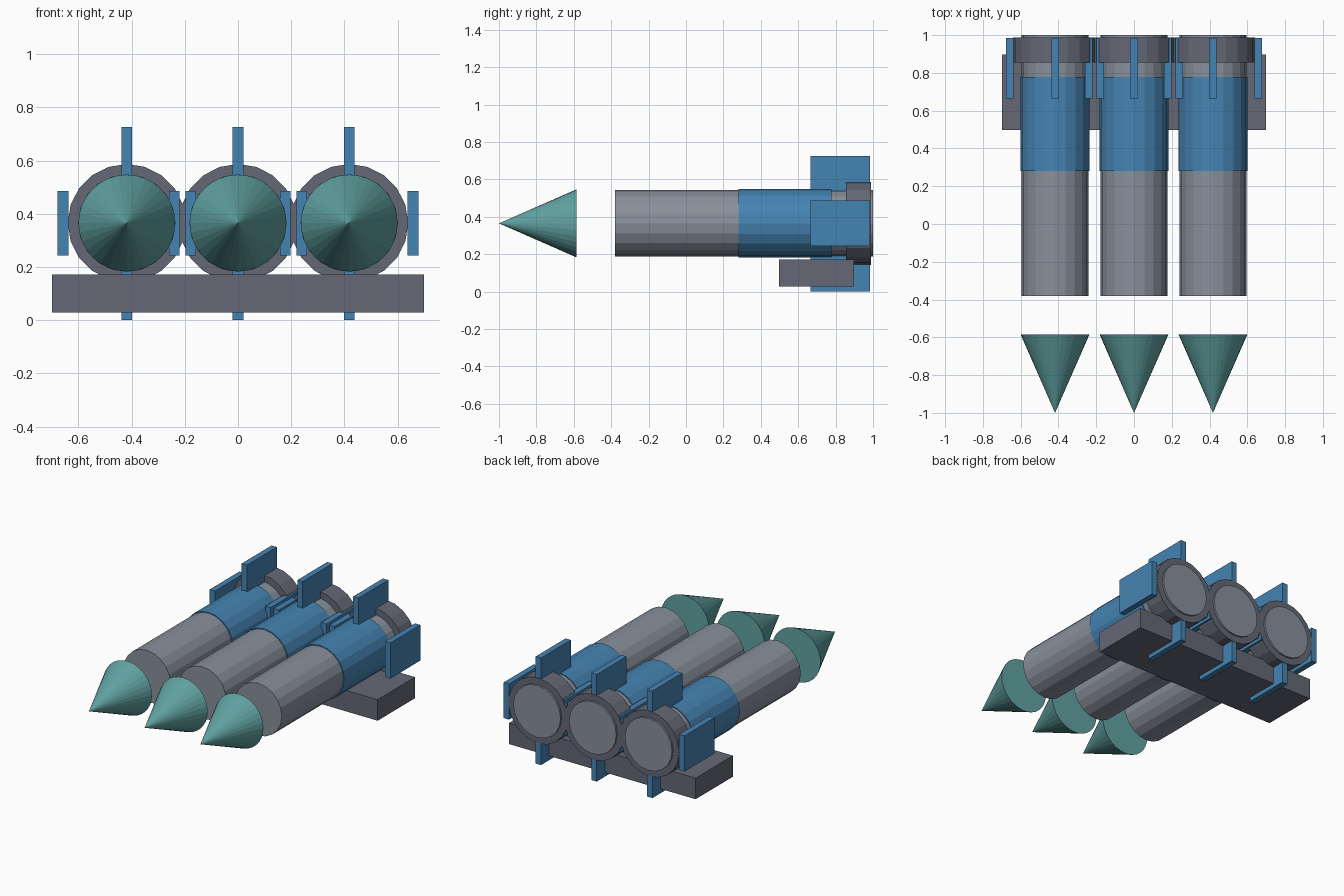
import bpy
from math import pi

if "Cube" in bpy.data.objects:
    bpy.data.objects.remove(bpy.data.objects["Cube"])


def material(name, color):
    m = bpy.data.materials.new(name)
    m.diffuse_color = (*color, 1)
    m.use_nodes = True
    m.node_tree.nodes["Principled BSDF"].inputs["Base Color"].default_value = m.diffuse_color
    return m


BLUE = material("blue", (0.06, 0.23, 0.45))
TEAL = material("teal", (0.12, 0.36, 0.36))
GREY = material("grey", (0.25, 0.28, 0.33))
DARK = material("dark_grey", (0.13, 0.14, 0.18))
AXIS_Z = 0.365


def finish(name, mat):
    ob = bpy.context.object
    ob.name = name
    ob.data.materials.append(mat)


def tube(name, x, y0, y1, r_front, r_back, sides, mat):
    """Solid cylinder or cone lying along y from y0 (front) to y1 (back)."""
    bpy.ops.mesh.primitive_cone_add(
        vertices=sides, radius1=r_front, radius2=r_back, depth=y1 - y0,
        location=(x, (y0 + y1) / 2, AXIS_Z), rotation=(-pi / 2, 0, 0))
    finish(name, mat)


def box(name, center, size, mat):
    bpy.ops.mesh.primitive_cube_add(size=1, location=center)
    bpy.context.object.scale = size
    bpy.ops.object.transform_apply(location=False, rotation=False, scale=True)
    finish(name, mat)


for side, x in (("left", -0.418), ("middle", 0), ("right", 0.418)):
    # Pointed tip, floating ahead of the body
    tube(f"{side}_nose_cone", x, -1.0, -0.585, 0, 0.182, 32, TEAL)
    # Body, coloured sleeve and rear collar
    tube(f"{side}_body", x, -0.38, 1.0, 0.177, 0.177, 20, GREY)
    tube(f"{side}_sleeve", x, 0.28, 0.777, 0.183, 0.183, 20, BLUE)
    tube(f"{side}_collar", x, 0.855, 0.988, 0.222, 0.222, 20, DARK)
    # Four upright fin plates around the tail
    for place, dx, dz in (("top", 0, 0.24), ("bottom", 0, -0.244),
                          ("inner", -0.24, 0), ("outer", 0.24, 0)):
        box(f"{side}_{place}_fin", (x + dx, 0.825, AXIS_Z + dz),
            (0.04, 0.32, 0.242), BLUE)

# Mounting block under the tails
box("mounting_block", (0, 0.697, 0.1), (1.4, 0.4, 0.143), DARK)
